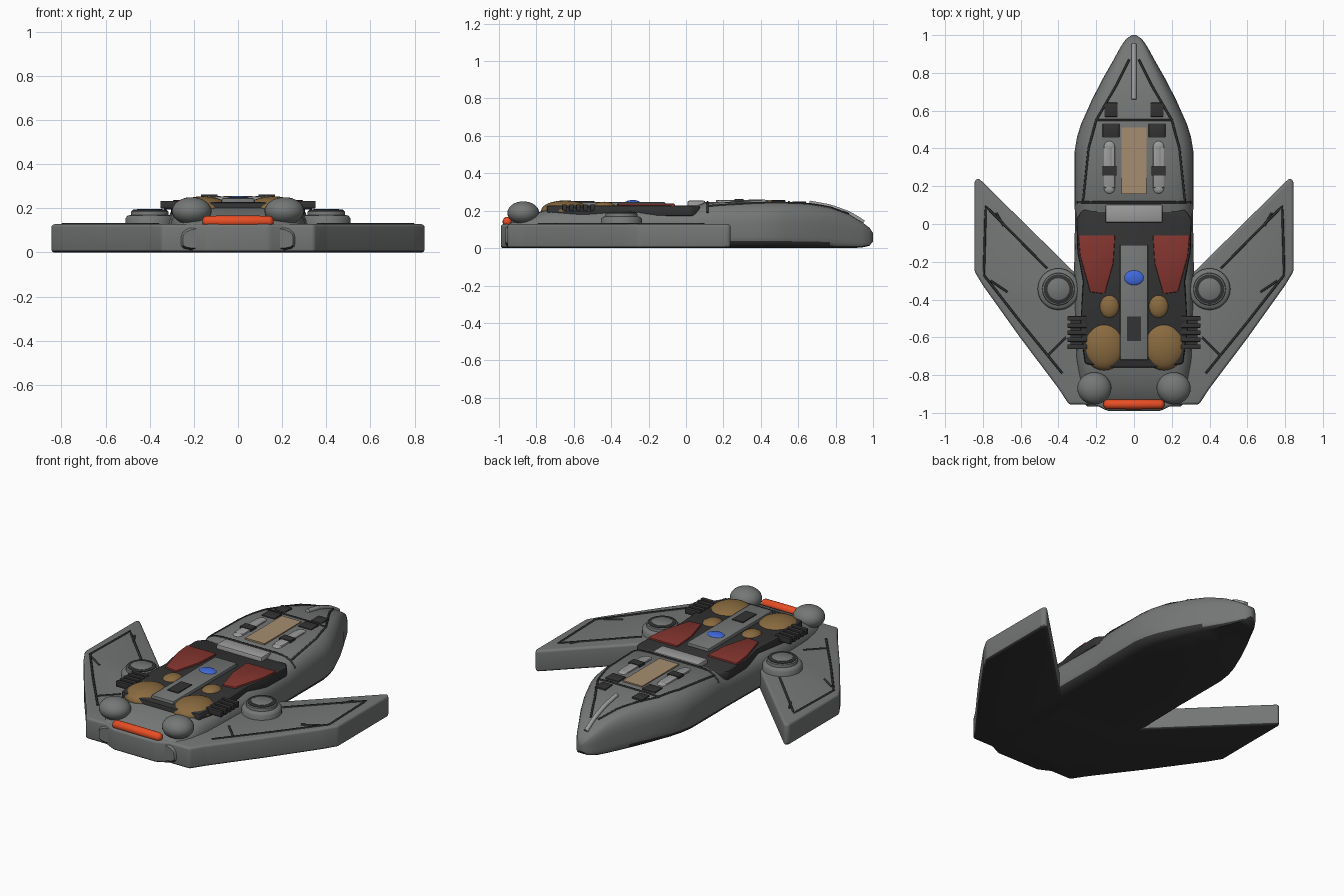
import bpy, bmesh, math
from mathutils import Vector
from mathutils.bvhtree import BVHTree

if "Cube" in bpy.data.objects:
    bpy.data.objects.remove(bpy.data.objects["Cube"])


def mat(name, r, g, b):
    m = bpy.data.materials.new(name)
    m.diffuse_color = (r, g, b, 1)
    m.use_nodes = True
    m.node_tree.nodes["Principled BSDF"].inputs["Base Color"].default_value = m.diffuse_color
    return m


GREY = mat("hull grey", 0.175, 0.185, 0.18)
DARK = mat("charcoal", 0.033, 0.033, 0.034)
LIGHT = mat("light grey", 0.33, 0.33, 0.33)
RED = mat("dull red", 0.23, 0.035, 0.028)
TAN = mat("tan", 0.38, 0.27, 0.16)
GOLD = mat("bronze", 0.25, 0.145, 0.05)
BLUE = mat("blue", 0.05, 0.14, 0.72)
ORANGE = mat("orange", 0.8, 0.075, 0.018)


def finish(name, bm, m, under=False, angle=40):
    """Turn a bmesh into a smooth-shaded object; under=True paints downward faces dark."""
    bmesh.ops.recalc_face_normals(bm, faces=bm.faces[:])
    me = bpy.data.meshes.new(name)
    bm.normal_update()
    me.materials.append(m)
    if under:
        me.materials.append(DARK)
        for f in bm.faces:
            f.material_index = int(f.normal.z < -0.3)
    bm.to_mesh(me)
    bm.free()
    ob = bpy.data.objects.new(name, me)
    bpy.context.collection.objects.link(ob)
    bpy.ops.object.select_all(action='DESELECT')
    ob.select_set(True)
    bpy.context.view_layer.objects.active = ob
    bpy.ops.object.shade_smooth_by_angle(angle=math.radians(angle))
    return ob


def plate(name, pts, z0, z1, m, bevel=0.0, segs=3, under=False):
    """Extruded outline with rounded edges."""
    bm = bmesh.new()
    f = bm.faces.new([bm.verts.new((x, y, z0)) for x, y in pts])
    top = bmesh.ops.extrude_face_region(bm, geom=[f])
    bmesh.ops.translate(bm, vec=(0, 0, z1 - z0),
                        verts=[g for g in top['geom'] if isinstance(g, bmesh.types.BMVert)])
    bmesh.ops.recalc_face_normals(bm, faces=bm.faces[:])
    if bevel:
        bmesh.ops.bevel(bm, geom=bm.edges[:], offset=bevel, segments=segs,
                        profile=0.5, affect='EDGES', clamp_overlap=True)
    return finish(name, bm, m, under)


def box(name, x, y, rx, ry, z0, z1, m, bevel=0.0):
    pts = [(x - rx, y - ry), (x + rx, y - ry), (x + rx, y + ry), (x - rx, y + ry)]
    return plate(name, pts, z0, z1, m, bevel, 2)


def ball(name, loc, r, m):
    bm = bmesh.new()
    bmesh.ops.create_uvsphere(bm, u_segments=28, v_segments=16, radius=1)
    bmesh.ops.scale(bm, vec=r, verts=bm.verts)
    bmesh.ops.translate(bm, vec=loc, verts=bm.verts)
    return finish(name, bm, m)


def lathe(name, x, y, prof, m, n=36):
    """Revolve (radius, z) points about a vertical axis."""
    bm = bmesh.new()
    rings = [[bm.verts.new((x + r * math.cos(2 * math.pi * i / n),
                            y + r * math.sin(2 * math.pi * i / n), z)) for i in range(n)]
             for r, z in prof]
    for a, b in zip(rings, rings[1:]):
        for i in range(n):
            bm.faces.new((a[i], a[(i + 1) % n], b[(i + 1) % n], b[i]))
    bm.faces.new(rings[0])
    bm.faces.new(rings[-1])
    return finish(name, bm, m)


# Fuselage: lofted rounded sections (y, half width, bottom, top)
stations = [(-0.965, .25, .02, .11), (-0.94, .27, 0, .135), (-0.85, .285, 0, .175),
            (-0.72, .305, 0, .212), (-0.3, .318, 0, .215), (0.05, .312, 0, .222),
            (0.1, .315, 0, .246), (0.38, .315, 0, .25), (0.46, .302, 0, .25),
            (0.53, .28, 0, .248), (0.66, .222, 0, .238), (0.77, .165, 0, .218),
            (0.87, .108, 0, .182), (0.94, .07, .003, .14), (0.98, .042, .012, .11),
            (1.0, .012, .035, .08)]
half = [(.84, 0), (.95, .06), (.99, .15), (1, .25), (1, .55), (.98, .7),
        (.93, .82), (.85, .92), (.74, .98), (.55, 1)]
section = half + [(-x, z) for x, z in reversed(half)]
bm = bmesh.new()
rings = [[bm.verts.new((x * w, y, b + (t - b) * z)) for x, z in section]
         for y, w, b, t in stations]
n = len(section)
for a, b in zip(rings, rings[1:]):
    for i in range(n):
        bm.faces.new((a[i], a[(i + 1) % n], b[(i + 1) % n], b[i]))
bm.faces.new(rings[0])
bm.faces.new(rings[-1])
hull = finish("fuselage", bm, GREY, True)

# Swept wings and tail as one rounded plate
right = [(.14, -.99), (.21, -.955), (.345, -.955), (.40, -.87), (.60, -.605),
         (.80, -.325), (.845, -.25), (.845, .225), (.825, .245), (.22, -.35)]
wing = plate("wings", right + [(-x, y) for x, y in reversed(right)], 0, .128,
             GREY, .038, 4, True)

trees = []
for ob in (hull, wing):
    b = bmesh.new()
    b.from_mesh(ob.data)
    trees.append(BVHTree.FromBMesh(b))
    b.free()


def ground(x, y):
    hits = [t.ray_cast(Vector((x, y, 1)), Vector((0, 0, -1)))[0] for t in trees]
    return max([h.z for h in hits if h] or [.1])


def tube(name, pts, r, m, lift=0.0):
    """Round strip laid along the surface."""
    path = []
    for (x0, y0), (x1, y1) in zip(pts, pts[1:]):
        k = max(2, int(math.hypot(x1 - x0, y1 - y0) / .03))
        path += [(x0 + (x1 - x0) * i / k, y0 + (y1 - y0) * i / k) for i in range(k)]
    path.append(pts[-1])
    cu = bpy.data.curves.new(name, 'CURVE')
    cu.dimensions = '3D'
    cu.bevel_depth, cu.bevel_resolution, cu.use_fill_caps = r, 1, True
    sp = cu.splines.new('POLY')
    sp.points.add(len(path) - 1)
    for p, (x, y) in zip(sp.points, path):
        p.co = (x, y, ground(x, y) + lift, 1)
    cu.materials.append(m)
    bpy.context.collection.objects.link(bpy.data.objects.new(name, cu))


# Dark engine deck and parts on the centre line
deck = [(.14, -.76), (.26, -.74), (.285, -.55), (.27, -.3), (.3, -.15), (.305, .03), (.27, .075)]
plate("deck", deck + [(-x, y) for x, y in reversed(deck)], .17, .228, DARK, .012, 2)
box("spine_strip", 0, -.415, .075, .305, .2, .246, GREY, .008)
box("spine_hatch", 0, -.555, .036, .065, .24, .251, DARK)
ball("blue_light", (0, -.285, .243), (.052, .04, .014), BLUE)
box("cockpit_plate", 0, .055, .152, .048, .2, .254, LIGHT, .01)
box("tan_panel", 0, .335, .065, .175, .24, .256, TAN)
tube("nose_ridge", [(0, .66), (0, .95)], .014, LIGHT, .004)

# Tail glow bar with rounded ends
bm = bmesh.new()
bmesh.ops.create_uvsphere(bm, u_segments=20, v_segments=12, radius=.026)
for v in bm.verts:
    v.co = Vector((v.co.z + math.copysign(.136, v.co.z) * (abs(v.co.z) > 1e-5), v.co.y, v.co.x))
    v.co += Vector((0, -.955, .141))
finish("tail_glow_bar", bm, ORANGE)

# Paired parts
for s, side in ((1, "right"), (-1, "left")):
    red = [(.10, -.06), (.295, -.06), (.285, -.17), (.232, -.36), (.155, -.37), (.11, -.21)]
    plate("red_panel_" + side, [(s * x, y) for x, y in red], .21, .238, RED, .006, 2)
    ball("large_dome_" + side, (s * .158, -.645, .2), (.115, .13, .055), GOLD)
    ball("small_dome_" + side, (s * .13, -.437, .215), (.055, .065, .033), GOLD)
    ball("tail_pod_" + side, (s * .21, -.87, .188), (.09, .085, .062), GREY)
    # side vents
    box("vent_base_" + side, s * .29, -.575, .045, .075, .195, .218, DARK)
    for i in range(5):
        box("vent_rib_" + side, s * .3, -.65 + i * .0375, .052, .012, .2, .234, DARK, .004)
    # wing turrets
    lathe("turret_" + side, s * .4, -.345,
          [(.11, .1), (.11, .155), (.1, .167), (.086, .17), (.084, .186), (.078, .19)], GREY)
    lathe("turret_ring_" + side, s * .4, -.345, [(.078, .18), (.078, .193), (.076, .194)], DARK)
    lathe("turret_cap_" + side, s * .4, -.345, [(.058, .18), (.058, .196), (.055, .198)], GREY)
    # nose capsules and hatches
    tube("nose_capsule_" + side, [(s * .13, .19), (s * .13, .41)], .02, LIGHT, -.008)
    for y in (.19, .41):
        ball("capsule_end_" + side, (s * .13, y, ground(s * .13, y) - .004),
             (.03, .03, .014), LIGHT)
    box("capsule_body_" + side, s * .13, .3, .03, .11, .235, .258, LIGHT, .008)
    box("capsule_band_" + side, s * .13, .283, .037, .025, .235, .262, DARK)
    box("nose_hatch_rear_" + side, s * .122, .495, .044, .038, .225, .256, DARK, .005)
    box("nose_hatch_front_" + side, s * .122, .605, .035, .038, .215, .249, DARK, .005)
    # panel lines
    lines = [[(.025, .87), (.09, .74), (.2, .55), (.24, .4), (.27, .115)],
             [(0, .55), (.2, .55)], [(0, .115), (.3, .115)],
             [(.46, -.235), (.785, .095), (.795, -.27), (.6, -.52), (.38, -.79)],
             [(.67, -.02), (.7, .05), (.73, .03)], [(.69, -.01), (.73, .06)],
             [(.67, -.36), (.76, -.3)], [(.36, -.6), (.46, -.7)], [(.45, -.45), (.62, -.5)],
             [(.45, -.45), (.36, -.56)]]
    for pts in lines[:4] + lines[5:8]:
        tube("panel_line_" + side, [(s * x, y) for x, y in pts], .006, DARK)
